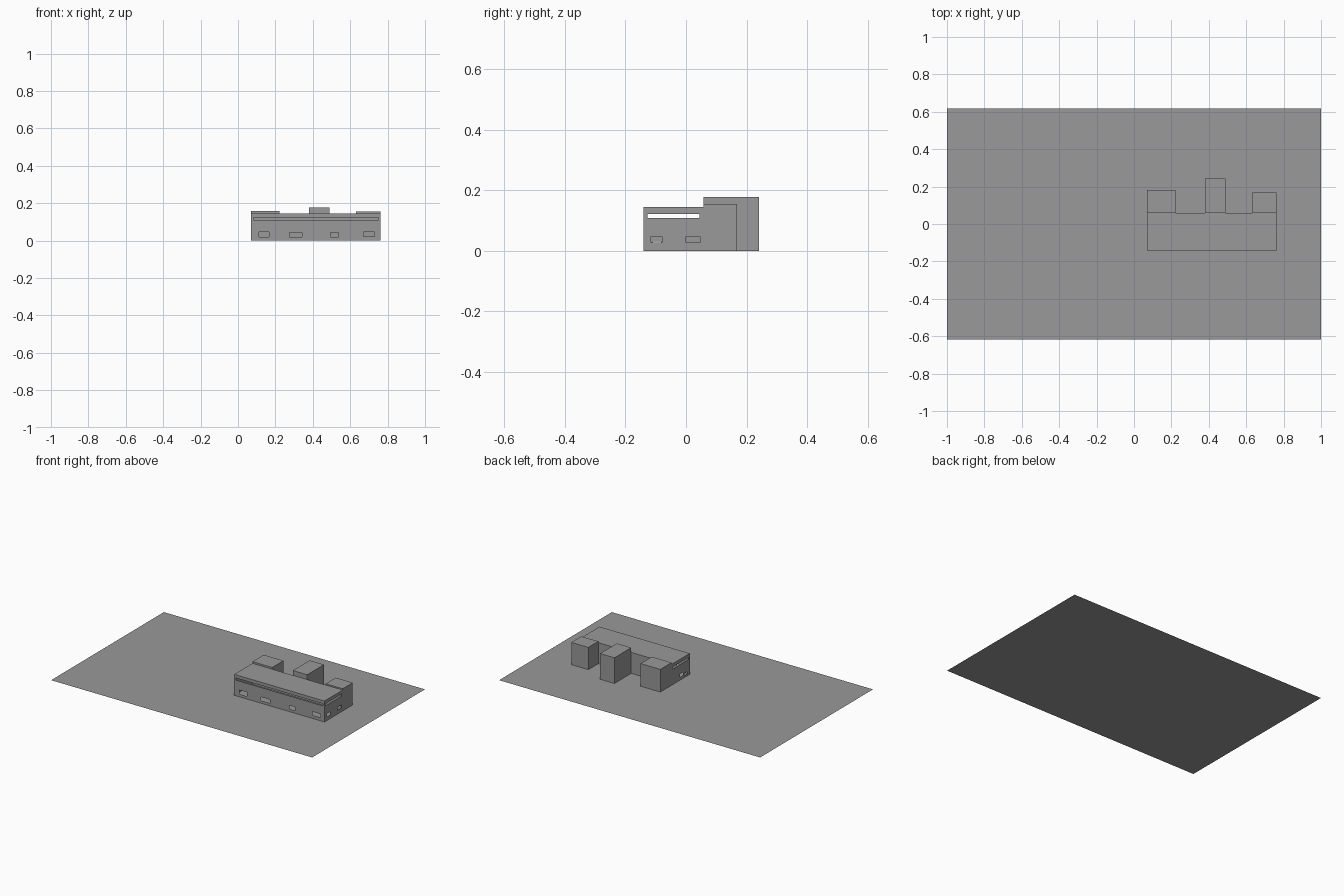
import bpy, bmesh

if "Cube" in bpy.data.objects:
    bpy.data.objects.remove(bpy.data.objects["Cube"])

# Mid grey finish shared by every part
grey = bpy.data.materials.new("mid_grey")
grey.diffuse_color = (0.32, 0.32, 0.32, 1)
grey.use_nodes = True
grey.node_tree.nodes["Principled BSDF"].inputs["Base Color"].default_value = grey.diffuse_color


def finish(name, bm):
    bmesh.ops.remove_doubles(bm, verts=bm.verts, dist=1e-5)
    bmesh.ops.recalc_face_normals(bm, faces=bm.faces)
    me = bpy.data.meshes.new(name)
    bm.to_mesh(me)
    bm.free()
    me.materials.append(grey)
    ob = bpy.data.objects.new(name, me)
    bpy.context.collection.objects.link(ob)
    return ob


def quad(bm, pts):
    bm.faces.new([bm.verts.new(p) for p in pts])


def wall(bm, u0, u1, height, place, holes=()):
    """Sheet wall split into a grid, leaving out rectangular openings."""
    us = sorted({u0, u1, *[u for h in holes for u in h[:2]]})
    zs = sorted({0, height, *[z for h in holes for z in h[2:]]})
    for a, b in zip(us, us[1:]):
        for c, d in zip(zs, zs[1:]):
            um, zm = (a + b) / 2, (c + d) / 2
            if any(h[0] < um < h[1] and h[2] < zm < h[3] for h in holes):
                continue
            quad(bm, [place(a, c), place(b, c), place(b, d), place(a, d)])


X0, X1, Y0, Y1, H = 0.07, 0.761, -0.141, 0.058, 0.145

# Flat site plane
bm = bmesh.new()
quad(bm, [(-1, -0.617, 0), (1, -0.617, 0), (1, 0.617, 0), (-1, 0.617, 0)])
finish("site_plane", bm)

# Hollow main block with long high slots and small low windows
front_holes = [(0.083, 0.750, 0.109, 0.123),
               (0.112, 0.166, 0.019, 0.047), (0.275, 0.342, 0.018, 0.043),
               (0.494, 0.537, 0.018, 0.043), (0.670, 0.730, 0.023, 0.047)]
side_slot = (-0.127, 0.045, 0.108, 0.122)
right_holes = [side_slot, (-0.115, -0.080, 0.027, 0.047),
               (0.0, 0.046, 0.027, 0.047)]
left_holes = [side_slot, (-0.109, -0.083, 0.012, 0.030),
              (-0.065, -0.035, 0.022, 0.043)]
bm = bmesh.new()
wall(bm, X0, X1, H, lambda u, z: (u, Y0, z), front_holes)
wall(bm, X0, X1, H, lambda u, z: (u, Y1, z))
wall(bm, Y0, Y1, H, lambda u, z: (X1, u, z), right_holes)
wall(bm, Y0, Y1, H, lambda u, z: (X0, u, z), left_holes)
quad(bm, [(X0, Y0, H), (X1, Y0, H), (X1, Y1, H), (X0, Y1, H)])
finish("main_block", bm)

# Three rear towers of differing depth and height
for name, a, b, back, h in [("left_tower", X0, 0.221, 0.181, 0.157),
                            ("middle_tower", 0.379, 0.489, 0.242, 0.178),
                            ("right_tower", 0.631, X1, 0.168, 0.154)]:
    bm = bmesh.new()
    bmesh.ops.create_cube(bm, size=1)
    for v in bm.verts:
        v.co = (a if v.co.x < 0 else b,
                Y1 if v.co.y < 0 else back,
                0 if v.co.z < 0 else h)
    finish(name, bm)
